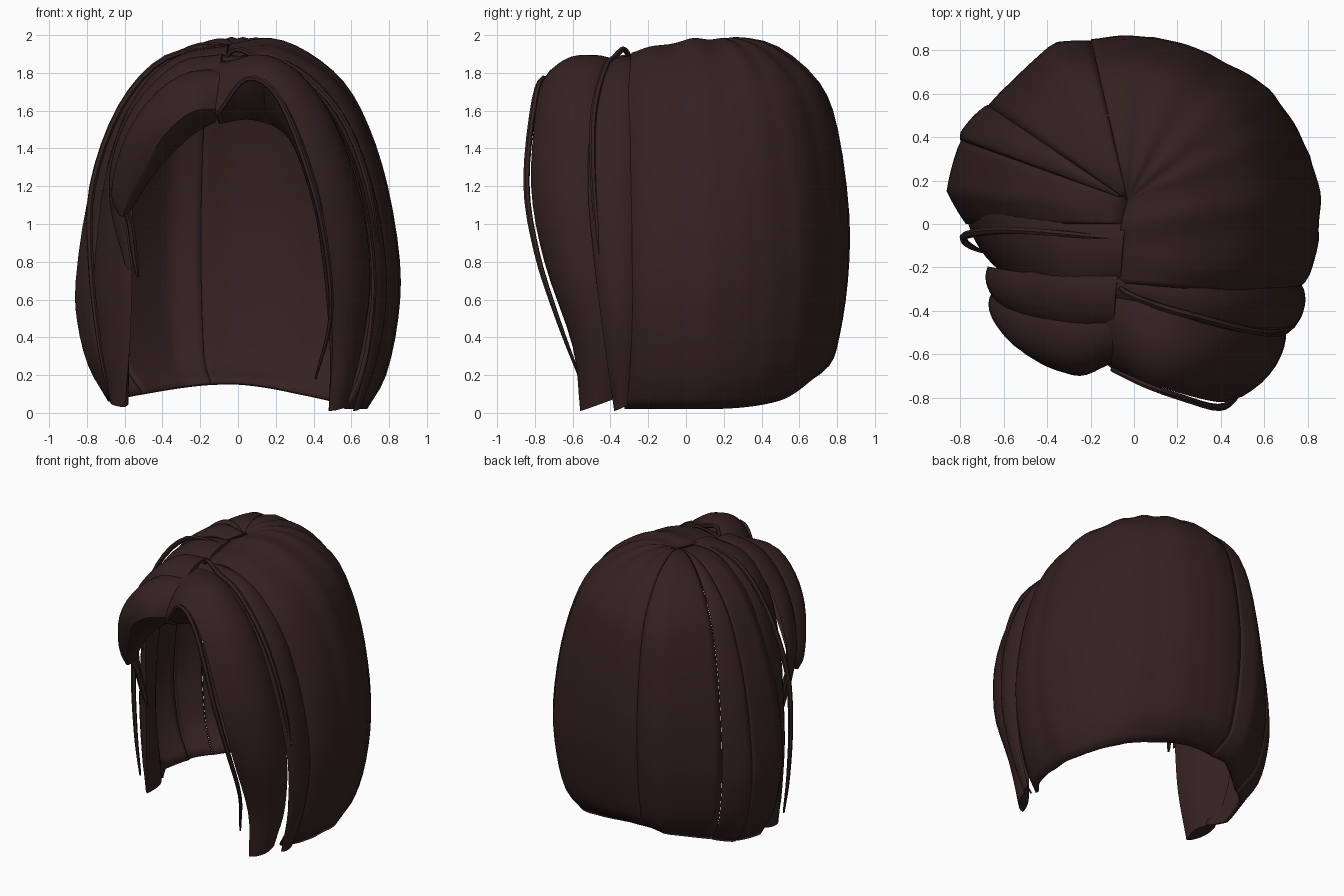
import bpy, bmesh, math
from mathutils import Vector

if "Cube" in bpy.data.objects:
    bpy.data.objects.remove(bpy.data.objects["Cube"])

hair = bpy.data.materials.new("dark_brown_hair")
hair.diffuse_color = (0.036, 0.0155, 0.0155, 1)
hair.use_nodes = True
hair.node_tree.nodes["Principled BSDF"].inputs["Base Color"].default_value = hair.diffuse_color


def finish(name, verts, faces, closed):
    me = bpy.data.meshes.new(name)
    me.from_pydata(verts, [], faces)
    bm = bmesh.new()
    bm.from_mesh(me)
    bmesh.ops.remove_doubles(bm, verts=bm.verts, dist=0.0005)
    if closed:
        bmesh.ops.recalc_face_normals(bm, faces=bm.faces)
    bm.to_mesh(me)
    bm.free()
    ob = bpy.data.objects.new(name, me)
    bpy.context.collection.objects.link(ob)
    me.materials.append(hair)
    bpy.ops.object.select_all(action='DESELECT')
    ob.select_set(True)
    bpy.context.view_layer.objects.active = ob
    bpy.ops.object.shade_smooth_by_angle(angle=math.radians(40))
    return ob


def spline(pts, n=4):
    """Smooth curve through points of any dimension."""
    p = [Vector(q) for q in pts]
    p = [2 * p[0] - p[1]] + p + [2 * p[-1] - p[-2]]
    out = []
    for i in range(1, len(p) - 2):
        a, b, c, d = p[i - 1:i + 3]
        for k in range(n):
            t = k / n
            out.append(0.5 * (2 * b + (c - a) * t + (2 * a - 5 * b + 4 * c - d) * t * t
                              + (3 * b - a - 3 * c + d) * t ** 3))
    return out + [p[-2]]


def lerp_table(table, x):
    for (x0, *a), (x1, *b) in zip(table, table[1:]):
        if x <= x1:
            t = max(0, (x - x0) / (x1 - x0))
            return [u + (v - u) * t for u, v in zip(a, b)]
    return table[-1][1:]


# ---- Crown shell: panels fanning from the parting to the hem ----
# angle, rim x, rim y
RIM = [(-32, .73, -.34), (-22, .80, -.25), (-13, .86, -.08), (0, .86, .12), (13, .82, .32),
       (37, .65, .62), (60, .37, .79), (80, .10, .87), (103, -.20, .86), (118, -.37, .84),
       (144, -.69, .56), (159, -.81, .42), (178, -.86, .15), (190, -.79, .0)]
# angle, root x, root y, root height
ROOT = [(-32, -.08, -.27, 1.88), (0, -.06, .0, 1.95), (20, -.03, .11, 1.95),
        (165, -.03, .11, 1.95), (190, -.05, .0, 1.94)]
# reach, height for the back, right and left
BACK = spline([(0, 1.95), (.2, 1.99), (.5, 1.94), (.79, 1.75), (.92, 1.5), (1, 1.05),
               (.99, .7), (.93, .4), (.86, .25), (.68, .15)], 3)
RIGHT = spline([(0, 1.95), (.25, 1.985), (.47, 1.91), (.68, 1.75), (.82, 1.52), (.93, 1.2),
                (1, .8), (.99, .5), (.92, .2), (.81, .02)], 3)
LEFT = spline([(0, 1.95), (.25, 1.95), (.45, 1.86), (.65, 1.69), (.81, 1.42), (.93, 1.1),
               (1, .7), (.99, .48), (.92, .25), (.79, .06)], 3)


def shell_point(deg, wave, row):
    rx, ry = lerp_table(RIM, deg)
    ox, oy, oz = lerp_table(ROOT, deg)
    w = 1 if deg < 0 else abs(math.cos(math.radians(deg))) ** (1.8 if deg < 90 else 2.4)
    f, z = BACK[row].lerp(RIGHT[row] if deg < 90 else LEFT[row], w)
    g = f * (1 - wave)
    if z > 1:
        z -= (1.95 - oz) * (z - 1) + wave * .8 * min(1, f * 3) * (z - 1)
    return (ox + (rx - ox) * g, oy + (ry - oy) * g, z)


# name, start, end, groove depth, soft waves (0 = one sharp-edged panel)
PANELS = [("right_and_back_panel", -32, 103, .015, 6), ("back_left_panel", 103, 144, .025, 0),
          ("left_rear_panel", 144, 161, .02, 0), ("left_panel", 161, 190, .025, 0)]
for name, a, b, depth, waves in PANELS:
    rows, cols = len(BACK), 48 if waves else 12
    verts = []
    for r in range(rows):
        for c in range(cols + 1):
            u = c / cols
            wave = (.5 + .5 * math.cos(math.tau * waves * u)) if waves \
                else 1 - math.sin(math.pi * u) ** .7
            verts.append(shell_point(a + (b - a) * u, depth * wave, r))
    w = cols + 1
    faces = [(r * w + c, (r + 1) * w + c, (r + 1) * w + c + 1, r * w + c + 1)
             for r in range(rows - 1) for c in range(cols)]
    ob = finish(name, verts, faces, False)
    mod = ob.modifiers.new("thickness", 'SOLIDIFY')
    mod.thickness = .02
    mod.offset = -1


# ---- Front locks: closed lens sections between a rear and a front edge ----
def lock(name, rear, front, bulge, inner=.03, n=10):
    ra, fr = spline(rear), spline(front)
    widest = max((p - q).length for p, q in zip(ra, fr))
    verts, faces = [], []
    for i, (p, q) in enumerate(zip(ra, fr)):
        j, k = max(i - 1, 0), min(i + 1, len(ra) - 1)
        along = (ra[k] + fr[k]) - (ra[j] + fr[j])
        out = along.cross(q - p).normalized()
        mid = (p + q) / 2
        if out.dot(mid - Vector((0, 0, min(mid.z, 1.2)))) < 0:
            out = -out
        s = min(1, (q - p).length / widest * 1.3)
        for c in range(n + 1):
            verts.append(p.lerp(q, c / n) + out * bulge * s * math.sin(math.pi * c / n) ** .7)
        for c in range(n - 1, 0, -1):
            verts.append(p.lerp(q, c / n) - out * inner * s * math.sin(math.pi * c / n))
    m = 2 * n
    for i in range(len(ra) - 1):
        for c in range(m):
            d = (c + 1) % m
            faces.append((i * m + c, i * m + d, (i + 1) * m + d, (i + 1) * m + c))
    faces += [tuple(range(m)), tuple(range(len(verts) - m, len(verts)))]
    finish(name, verts, faces, True)


lock("right_middle_lock",
     [(-.09, -.20, 1.87), (.25, -.25, 1.84), (.51, -.28, 1.62), (.68, -.29, 1.25),
      (.77, -.28, .75), (.74, -.29, .35), (.65, -.31, .04)],
     [(-.09, -.34, 1.86), (.25, -.44, 1.82), (.50, -.50, 1.58), (.66, -.52, 1.2),
      (.73, -.48, .75), (.70, -.43, .35), (.61, -.38, .01)], .035)
RIGHT_EDGE = [(-.11, -.66, 1.58), (.06, -.73, 1.78), (.25, -.79, 1.64), (.42, -.82, 1.2),
              (.48, -.75, .80), (.50, -.60, .35), (.48, -.56, .01)]
lock("right_front_lock",
     [(-.09, -.27, 1.86), (.20, -.39, 1.83), (.45, -.45, 1.6), (.62, -.46, 1.2),
      (.69, -.43, .75), (.65, -.39, .35), (.57, -.39, .07)],
     RIGHT_EDGE, .09, .03)
# underside tucked back behind the front edge
lock("right_tucked_lock",
     [(-.10, -.54, 1.53), (.08, -.51, 1.55), (.27, -.52, 1.45), (.40, -.53, 1.1),
      (.46, -.52, .75), (.49, -.48, .35), (.50, -.48, .05)],
     RIGHT_EDGE, .02, .02)
lock("left_side_lock",
     [(-.03, .06, 1.92), (-.33, .07, 1.85), (-.56, .08, 1.62), (-.70, .08, 1.25),
      (-.77, .07, .75), (-.75, .07, .4), (-.66, .05, .07)],
     [(-.06, -.27, 1.87), (-.30, -.29, 1.82), (-.47, -.28, 1.6), (-.55, -.26, 1.25),
      (-.56, -.25, .75), (-.57, -.23, .4), (-.60, -.18, .03)], .05, .06)
lock("left_middle_lock",
     [(-.07, -.2, 1.88), (-.30, -.22, 1.85), (-.52, -.22, 1.64), (-.65, -.2, 1.35),
      (-.67, -.2, 1.1), (-.60, -.24, .8)],
     [(-.09, -.46, 1.82), (-.30, -.48, 1.75), (-.49, -.44, 1.56), (-.60, -.38, 1.3),
      (-.60, -.33, 1.05), (-.56, -.27, .75)], .045)
LEFT_EDGE = [(-.12, -.65, 1.61), (-.25, -.70, 1.59), (-.39, -.65, 1.47), (-.50, -.54, 1.28),
             (-.58, -.45, 1.13), (-.61, -.40, 1.04)]
lock("left_front_lock",
     [(-.08, -.36, 1.81), (-.30, -.39, 1.77), (-.49, -.37, 1.59), (-.61, -.33, 1.35),
      (-.65, -.31, 1.15), (-.62, -.36, 1.05)],
     LEFT_EDGE, .095, .03)
lock("left_tucked_lock",
     [(-.12, -.52, 1.54), (-.24, -.52, 1.47), (-.38, -.47, 1.34), (-.50, -.41, 1.18),
      (-.56, -.37, 1.08), (-.60, -.37, 1.04)],
     LEFT_EDGE, .02, .02)


# ---- Loose thin strands ----
def strand(name, pts, radius, n=6):
    path = spline(pts)
    verts, faces = [], []
    last = len(path) - 1
    for i, p in enumerate(path):
        t = (path[min(i + 1, last)] - path[max(i - 1, 0)]).normalized()
        side = t.cross(Vector((.3, 1, .2))).normalized()
        up = side.cross(t)
        r = radius * (.2 + .8 * math.sin(math.pi * (.12 + .86 * i / last)) ** .6)
        for c in range(n):
            a = math.tau * c / n
            verts.append(p + (side * math.cos(a) + up * math.sin(a)) * r)
    for i in range(last):
        for c in range(n):
            d = (c + 1) % n
            faces.append((i * n + c, i * n + d, (i + 1) * n + d, (i + 1) * n + c))
    faces += [tuple(range(n)), tuple(range(last * n, last * n + n))]
    finish(name, verts, faces, True)


strand("right_loose_strand",
       [(-.10, -.67, 1.59), (.05, -.74, 1.77), (.22, -.80, 1.66), (.39, -.845, 1.22),
        (.47, -.79, .85), (.49, -.68, .5), (.41, -.56, .18)], .017)
strand("right_parting_strand",
       [(-.07, -.29, 1.87), (-.01, -.33, 1.925), (.12, -.38, 1.88), (.30, -.43, 1.82),
        (.54, -.49, 1.58), (.69, -.49, 1.2), (.74, -.45, .75), (.70, -.42, .35)], .018)
strand("left_loose_strand",
       [(-.06, -.07, 1.93), (-.38, -.04, 1.88), (-.62, -.03, 1.62), (-.77, -.05, 1.2),
        (-.78, -.08, .8), (-.74, -.11, .4), (-.69, -.13, .12)], .018)
strand("left_wisp",
       [(-.60, -.38, 1.08), (-.57, -.34, 1.0), (-.55, -.30, .85), (-.53, -.28, .72)], .02)
